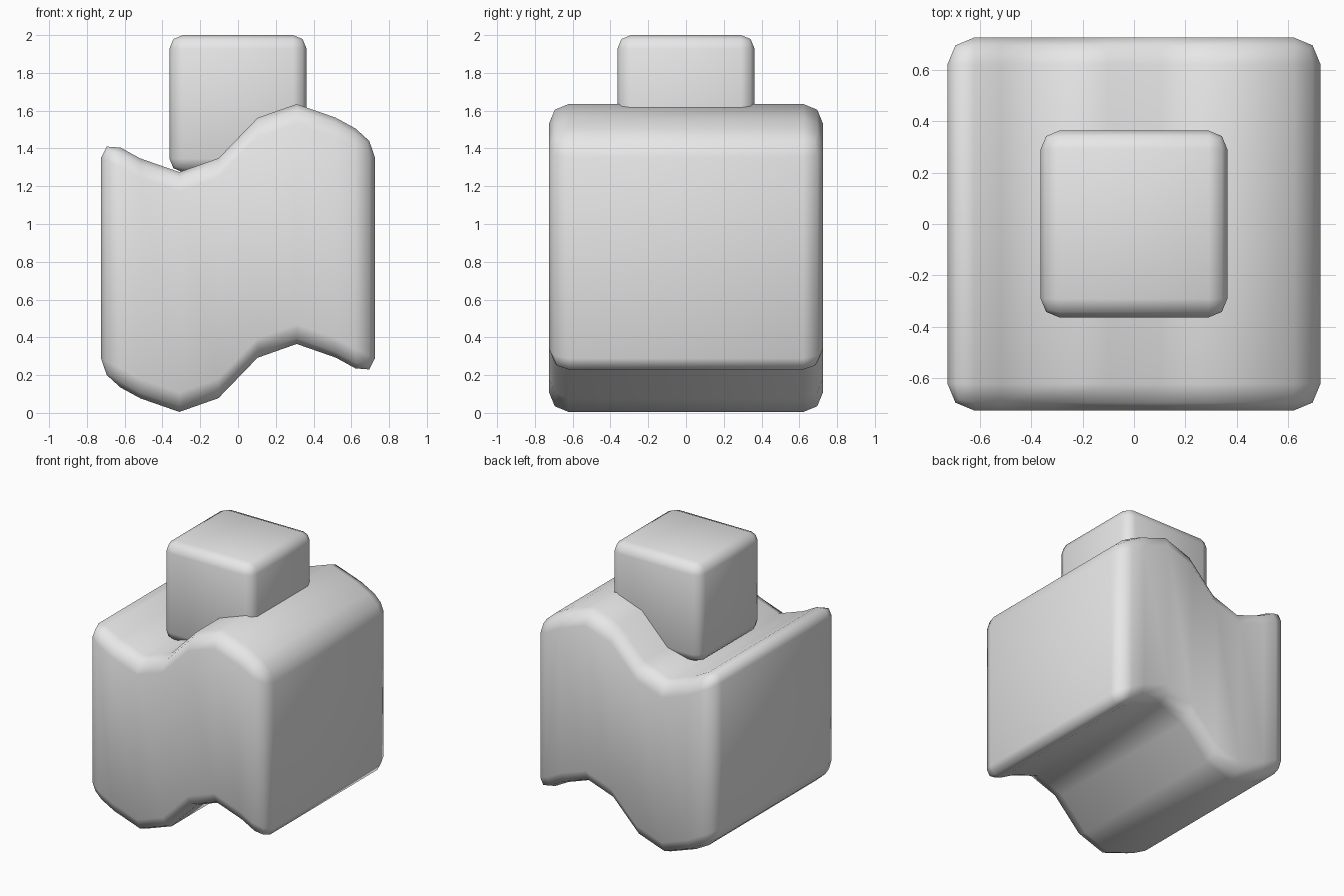
import bpy
import bmesh
from mathutils import Matrix

if "Cube" in bpy.data.objects:
    bpy.data.objects.remove(bpy.data.objects["Cube"], do_unlink=True)

# Single plain grey
grey = bpy.data.materials.new("light_grey")
grey.use_nodes = True
colour = (0.8, 0.8, 0.8, 1.0)
grey.diffuse_color = colour
grey.node_tree.nodes["Principled BSDF"].inputs["Base Color"].default_value = colour

# Height of the wave against distance from the middle; mirrored downwards on -x
WAVE = [(0, 0), (0.104, 0.1075), (0.311, 0.18), (0.518, 0.1075),
        (0.623, 0.05), (0.695, 0.015), (0.726, 0)]


def wave(x):
    d = abs(x)
    for (x0, h0), (x1, h1) in zip(WAVE, WAVE[1:]):
        if d <= x1:
            h = h0 + (h1 - h0) * (d - x0) / (x1 - x0)
            return h if x > 0 else -h
    return 0.0


def rounded_box(name, size, centre_z, bevel, columns=1, shape=None):
    bm = bmesh.new()
    bmesh.ops.create_cube(bm, size=1, matrix=Matrix.Diagonal((*size, 1)))
    # Cut into equal columns across x
    for i in range(1, columns):
        geom = bm.verts[:] + bm.edges[:] + bm.faces[:]
        bmesh.ops.bisect_plane(bm, geom=geom, plane_no=(1, 0, 0),
                               plane_co=(size[0] * (i / columns - 0.5), 0, 0))
    # Round the sharp edges, then bend the block up and down
    sharp = [e for e in bm.edges if e.calc_face_angle() > 1]
    bmesh.ops.bevel(bm, geom=sharp, offset=bevel, segments=2, profile=0.5,
                    affect='EDGES')
    for v in bm.verts:
        v.co.z += centre_z + (shape(v.co.x) if shape else 0)
    for f in bm.faces:
        f.smooth = True
    mesh = bpy.data.meshes.new(name)
    bm.to_mesh(mesh)
    bm.free()
    mesh.materials.append(grey)
    obj = bpy.data.objects.new(name, mesh)
    bpy.context.collection.objects.link(obj)
    return obj


rounded_box("wavy_block", (1.45, 1.45, 1.27), 0.82, 0.103, columns=7, shape=wave)
rounded_box("top_cube", (0.726, 0.726, 0.726), 1.637, 0.072)
